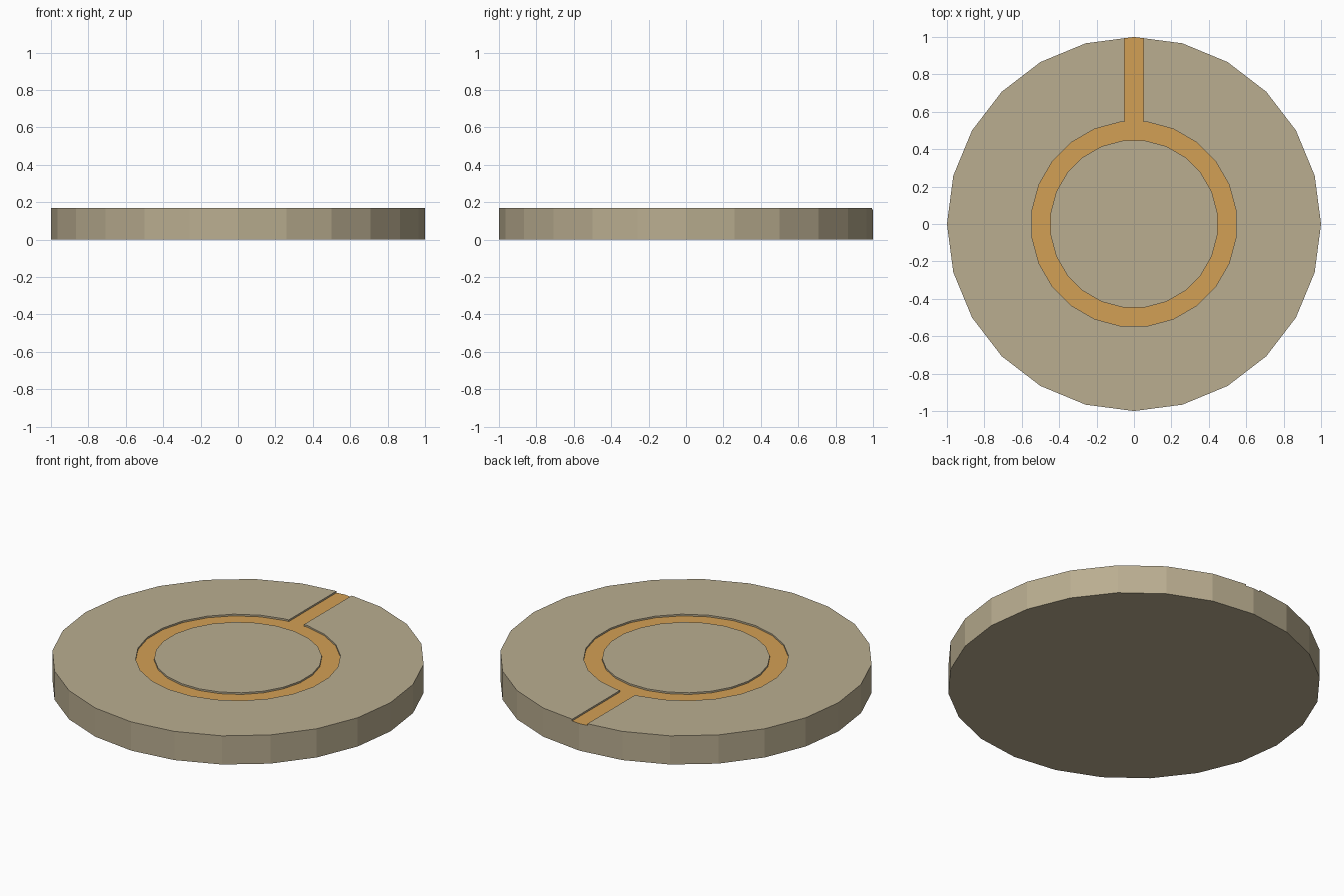
import bpy, bmesh, math

if "Cube" in bpy.data.objects:
    bpy.data.objects.remove(bpy.data.objects["Cube"])

RADIUS, HEIGHT, DEPTH, SIDES = 1.0, 0.17, 0.01, 24
FLOOR = HEIGHT - DEPTH


def material(name, color):
    m = bpy.data.materials.new(name)
    m.diffuse_color = color
    m.use_nodes = True
    m.node_tree.nodes["Principled BSDF"].inputs["Base Color"].default_value = m.diffuse_color
    return m


def add_object(name, bm):
    bmesh.ops.recalc_face_normals(bm, faces=bm.faces)
    mesh = bpy.data.meshes.new(name)
    bm.to_mesh(mesh)
    bm.free()
    obj = bpy.data.objects.new(name, mesh)
    bpy.context.collection.objects.link(obj)
    return obj


def circle(bm, r, z, turn=0.0):
    step = 2 * math.pi / SIDES
    return [bm.verts.new((r * math.cos((i + turn) * step),
                          r * math.sin((i + turn) * step), z)) for i in range(SIDES)]


def bridge(bm, a, b):
    for i in range(SIDES):
        j = (i + 1) % SIDES
        bm.faces.new((a[i], a[j], b[j], b[i]))


# Stone disc
bm = bmesh.new()
low, high = circle(bm, RADIUS, 0), circle(bm, RADIUS, HEIGHT)
bm.faces.new(low)
bm.faces.new(high)
bridge(bm, low, high)
disc = add_object("round_plate", bm)

# Ring groove cutter
bm = bmesh.new()
loops = [circle(bm, r, z, 0.5) for r, z in
         ((0.45, FLOOR), (0.55, FLOOR), (0.55, 0.3), (0.45, 0.3))]
for k in range(4):
    bridge(bm, loops[k], loops[(k + 1) % 4])
ring_cutter = add_object("ring_cutter", bm)

# Straight channel cutter, from the ring out through the rim
bm = bmesh.new()
bmesh.ops.create_cube(bm, size=1)
for v in bm.verts:
    v.co.x *= 0.1
    v.co.y = 0.5 if v.co.y < 0 else 1.1
    v.co.z = FLOOR if v.co.z < 0 else 0.3
channel_cutter = add_object("channel_cutter", bm)

# Cut the grooves and bake the result
for cutter in (ring_cutter, channel_cutter):
    mod = disc.modifiers.new(cutter.name, 'BOOLEAN')
    mod.operation = 'DIFFERENCE'
    mod.solver = 'EXACT'
    mod.object = cutter
deps = bpy.context.evaluated_depsgraph_get()
baked = bpy.data.meshes.new_from_object(disc.evaluated_get(deps))
disc.modifiers.clear()
disc.data = baked
for cutter in (ring_cutter, channel_cutter):
    bpy.data.objects.remove(cutter)

# Tan body, orange groove floor
baked.materials.clear()
baked.materials.append(material("tan", (0.49, 0.42, 0.28, 1)))
baked.materials.append(material("orange", (0.65, 0.35, 0.09, 1)))
for p in baked.polygons:
    p.material_index = int(p.normal.z > 0.9 and abs(p.center.z - FLOOR) < 0.002)
